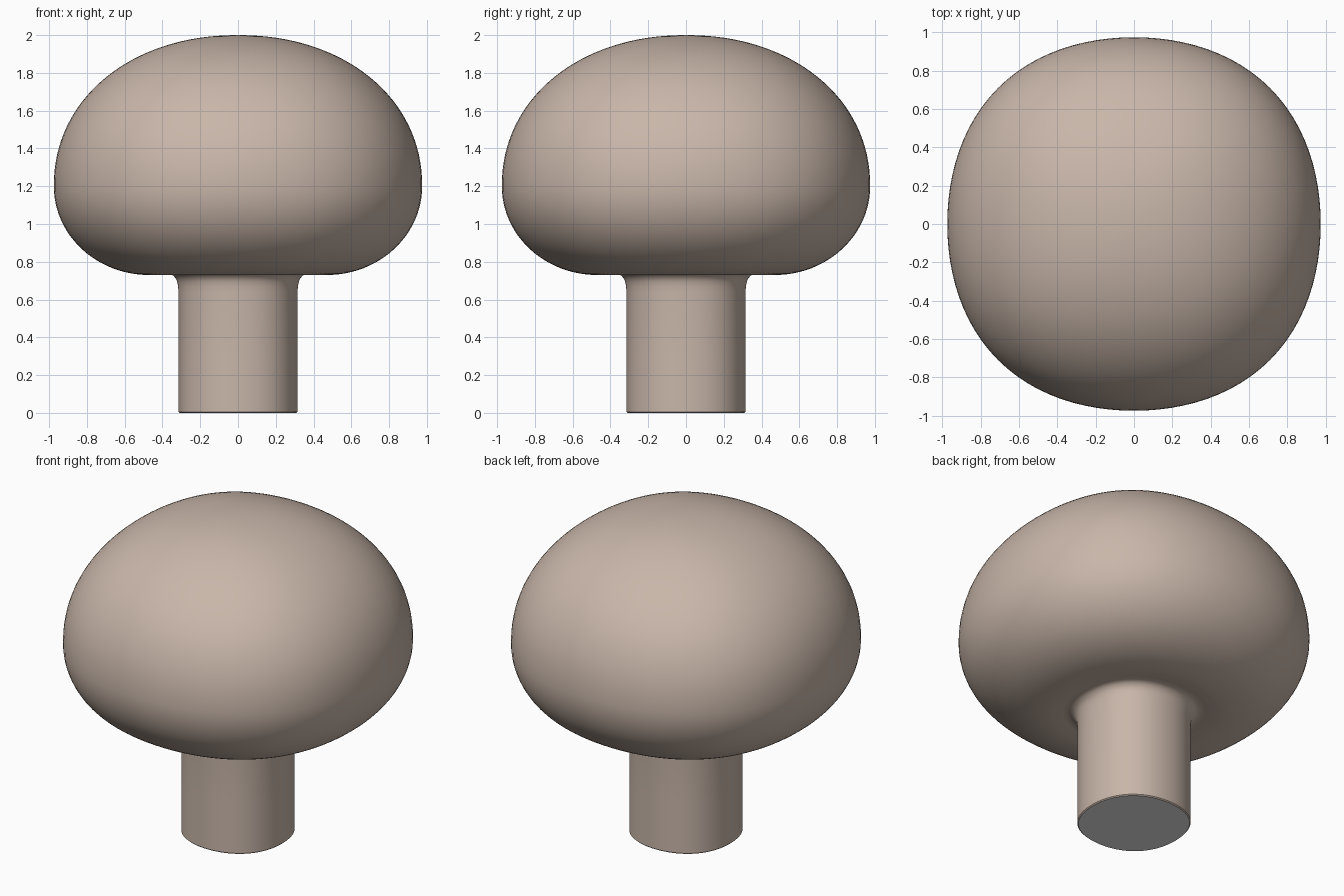
import bpy, bmesh, math

if "Cube" in bpy.data.objects:
    bpy.data.objects.remove(bpy.data.objects["Cube"])

SEGMENTS = 96
STEPS = 4
FULL = 0.03          # how far the rounded-square section bulges at its corners
EQUATOR = 1.2


def curve(t, n):
    """Point on a unit superellipse quarter, from (0, 1) at t=0 to (1, 0) at t=1."""
    a = t * math.pi / 2
    return math.sin(a) ** (2 / n), max(math.cos(a), 0.0) ** (2 / n)


def spline(points, steps):
    """Smooth curve through the points, ends included."""
    ext = [points[0]] + points + [points[-1]]
    out = []
    for i in range(1, len(ext) - 2):
        a, b, c, d = ext[i - 1:i + 3]
        for s in range(steps):
            t = s / steps
            out.append(tuple(
                0.5 * (2 * q + (r - p) * t + (2 * p - 5 * q + 4 * r - u) * t ** 2
                       + (3 * q - p - 3 * r + u) * t ** 3)
                for p, q, r, u in zip(a, b, c, d)))
    return out + [points[-1]]


# Outline from crown to foot: domed cap, rolled rim, fillet into the stem
path = []
for i in range(1, 33):
    x, y = curve(i / 32, 2.1)
    path.append((0.975 * x, EQUATOR + 0.8 * y))
for i in range(1, 24):
    y, x = curve(i / 24, 2.0)
    path.append((0.47 + 0.505 * x, EQUATOR - 0.47 * y))
path += spline([(0.47, 0.73), (0.42, 0.733), (0.38, 0.737), (0.35, 0.731),
                (0.329, 0.71), (0.319, 0.68), (0.315, 0.64)], STEPS)
path += [(0.315, 0.3), (0.315, 0.006), (0.309, 0.0)]

# Cap and stem as one continuous skin
bm = bmesh.new()
apex = bm.verts.new((0, 0, 2.0))
rings = []
for radius, z in path:
    ring = []
    for j in range(SEGMENTS):
        a = 2 * math.pi * j / SEGMENTS
        r = radius * (1 + FULL * (1 - math.cos(4 * a)) / 2)
        ring.append(bm.verts.new((r * math.cos(a), r * math.sin(a), z)))
    rings.append(ring)

for j in range(SEGMENTS):
    k = (j + 1) % SEGMENTS
    bm.faces.new((apex, rings[0][j], rings[0][k]))
    for up, low in zip(rings, rings[1:]):
        bm.faces.new((up[j], low[j], low[k], up[k]))
for f in bm.faces:
    f.smooth = True

# Flat grey foot closing the stem
foot = bm.faces.new(list(reversed(rings[-1])))
foot.material_index = 1
for ring in rings[-2:]:
    for j in range(SEGMENTS):
        bm.edges.get((ring[j], ring[(j + 1) % SEGMENTS])).smooth = False

mesh = bpy.data.meshes.new("mushroom")
bm.to_mesh(mesh)
bm.free()
mushroom = bpy.data.objects.new("mushroom", mesh)
bpy.context.collection.objects.link(mushroom)

# Warm beige skin, pale grey foot
for name, colour in (("warm_beige", (0.58, 0.468, 0.398, 1)),
                     ("pale_grey", (0.8, 0.8, 0.8, 1))):
    mat = bpy.data.materials.new(name)
    mat.diffuse_color = colour
    mat.use_nodes = True
    mat.node_tree.nodes["Principled BSDF"].inputs["Base Color"].default_value = mat.diffuse_color
    mesh.materials.append(mat)
